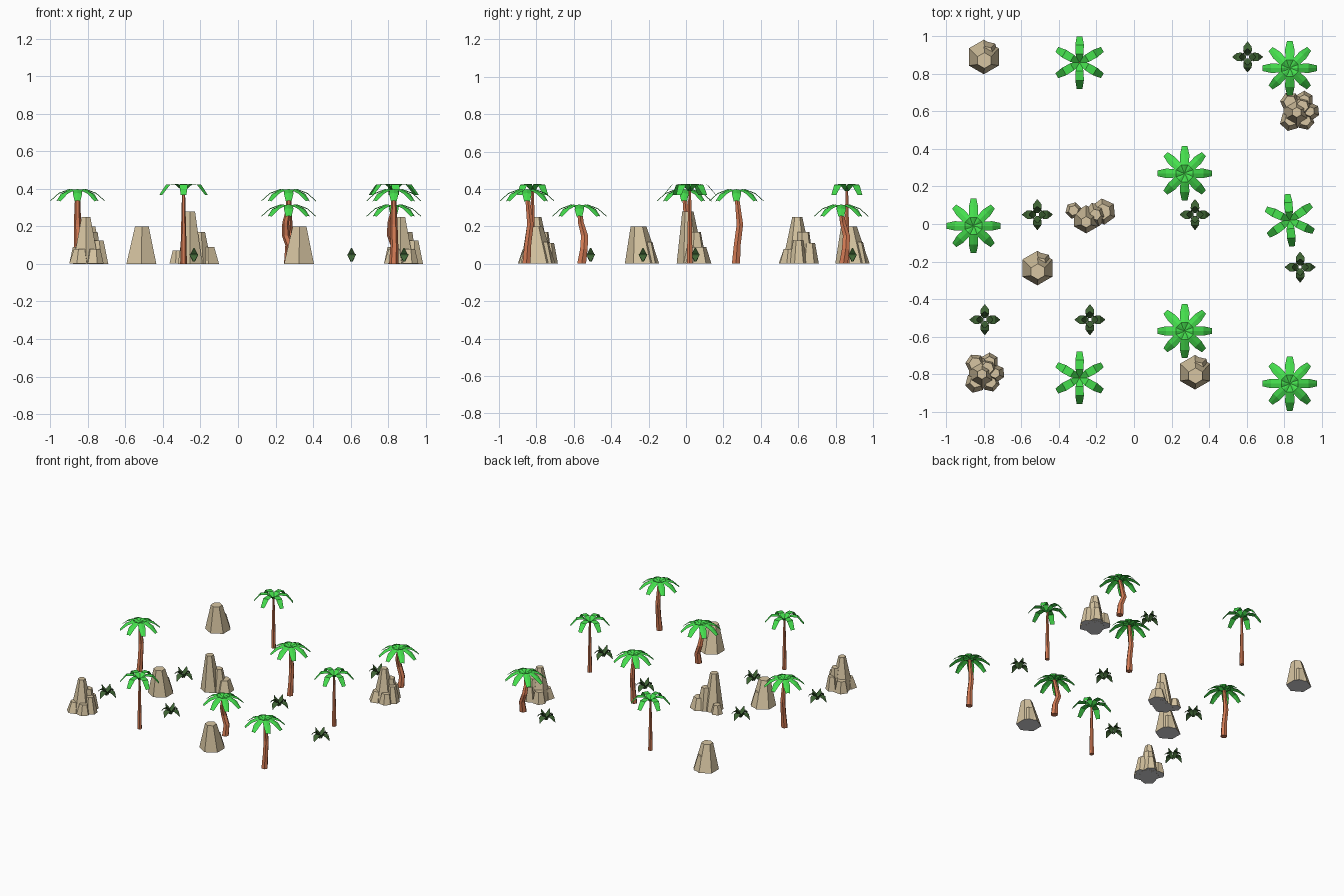
import bpy, bmesh, math
from mathutils import Vector, Matrix

if "Cube" in bpy.data.objects:
    bpy.data.objects.remove(bpy.data.objects["Cube"])


def material(name, rgb):
    m = bpy.data.materials.new(name)
    m.diffuse_color = (*rgb, 1)
    m.use_nodes = True
    m.node_tree.nodes["Principled BSDF"].inputs["Base Color"].default_value = m.diffuse_color
    return m


LEAF = material("bright_green", (0.06, 0.74, 0.075))
BARK = material("orange_bark", (0.66, 0.20, 0.09))
STONE = material("sandstone", (0.68, 0.56, 0.36))
UNDER = material("grey_underside", (0.66, 0.66, 0.67))
BUSH = material("dark_green", (0.05, 0.13, 0.035))


def finish(bm, name, mats, loc):
    me = bpy.data.meshes.new(name)
    bm.to_mesh(me)
    bm.free()
    for m in mats:
        me.materials.append(m)
    ob = bpy.data.objects.new(name, me)
    ob.location = loc
    bpy.context.collection.objects.link(ob)
    return ob


def tube(bm, sections, sides, turn=0.0):
    """Loft regular polygons; sections are (x, y, z, radius)."""
    rings = []
    for x, y, z, r in sections:
        rings.append([bm.verts.new((x + r * math.cos(turn + 2 * math.pi * i / sides),
                                    y + r * math.sin(turn + 2 * math.pi * i / sides), z))
                      for i in range(sides)])
    for a, b in zip(rings, rings[1:]):
        for i in range(sides):
            j = (i + 1) % sides
            bm.faces.new((a[i], a[j], b[j], b[i]))
    bottom = bm.faces.new(rings[0][::-1])
    bm.faces.new(rings[-1])
    return bottom


def leaf(bm, profile, angle, crease):
    """Thin leaf strip along a profile of (distance, height, half width)."""
    rot = Matrix.Rotation(angle, 3, 'Z')
    rows = []
    for r, z, w in profile:
        rows.append([bm.verts.new(rot @ Vector(p)) for p in
                     ((r, -w, z - crease), (r, 0, z), (r, w, z - crease))])
    for a, b in zip(rows, rows[1:]):
        for k in (0, 1):
            bm.faces.new((a[k], b[k], b[k + 1], a[k + 1]))


# Palm kinds: trunk sections, frond profile, frond count, crease
BROAD = [(0, 0.385, 0.012), (0.045, 0.399, 0.023), (0.10, 0.378, 0.025), (0.145, 0.338, 0.015)]
KINDS = {
    "tall": ([(0, -0.003, 0, 0.025), (0.003, 0.004, 0.1, 0.021), (0, 0.018, 0.21, 0.02),
              (0, 0.006, 0.32, 0.015), (0, 0, 0.378, 0.013)], BROAD, 8, 0.005),
    "bent": ([(0.010, 0.012, 0, 0.027), (0.012, 0.024, 0.08, 0.023), (-0.014, 0.028, 0.15, 0.022),
              (-0.016, 0.008, 0.22, 0.018), (0, 0, 0.297, 0.013)],
             [(r, z - 0.082, w) for r, z, w in BROAD], 8, 0.005),
    "thin": ([(0, 0, 0, 0.018), (0, 0, 0.2, 0.013), (0, 0, 0.39, 0.008)],
             [(0, 0.388, 0.011), (0.045, 0.426, 0.021), (0.095, 0.422, 0.023), (0.14, 0.368, 0.015)],
             6, 0.0),
}
PALMS = [("thin", -0.29, 0.86, 30), ("bent", 0.83, 0.83, 0), ("tall", 0.27, 0.27, 0),
         ("thin", 0.83, 0.02, 35), ("tall", -0.855, -0.01, 0), ("bent", 0.27, -0.57, 0),
         ("thin", -0.29, -0.82, 30), ("tall", 0.83, -0.85, 0)]
for kind, x, y, turn in PALMS:
    trunk, frond, count, crease = KINDS[kind]
    bm = bmesh.new()
    tube(bm, trunk, 6)
    finish(bm, kind + "_palm_trunk", [BARK], (x, y, 0))
    bm = bmesh.new()
    for i in range(count):
        leaf(bm, frond, math.radians(turn) + 2 * math.pi * i / count, crease)
    finish(bm, kind + "_palm_fronds", [LEAF], (x, y, 0))


def rock(name, x, y, chunks):
    """Tapered hexagonal chunks: (x, y, base radius, top radius, height, lean x, lean y)."""
    bm = bmesh.new()
    for i, (cx, cy, r0, r1, h, lx, ly) in enumerate(chunks):
        b = tube(bm, [(cx, cy, 0.0003 * i, r0), (cx + lx, cy + ly, h, r1)], 6,
                 math.pi / 2 + (0, 0.3, 0.1, -0.25, 0.45)[i % 5])
        b.material_index = 1
    finish(bm, name, [STONE, UNDER], (x, y, 0))


# Single boulders with a lower shoulder
for x, y in ((-0.80, 0.89), (-0.515, -0.235), (0.325, -0.79)):
    rock("boulder", x, y, [(0, 0, 0.092, 0.042, 0.2, 0.003, -0.019),
                           (0.018, 0.026, 0.062, 0.036, 0.115, -0.004, -0.004)])

# Stepped rock stacks
for x, y in ((-0.81, -0.795), (0.867, 0.6)):
    rock("rock_stack", x, y, [(0, -0.005, 0.080, 0.027, 0.25, 0, 0),
                              (0.03, 0.028, 0.056, 0.033, 0.17, 0, 0),
                              (0.075, 0.0, 0.048, 0.027, 0.125, -0.006, 0),
                              (-0.035, -0.05, 0.056, 0.034, 0.08, 0.004, 0.006),
                              (-0.035, 0.05, 0.054, 0.035, 0.09, 0, 0),
                              (0.04, 0.06, 0.05, 0.03, 0.11, 0, 0),
                              (0.045, -0.05, 0.05, 0.032, 0.08, 0, 0.004)])

# Long rock ridge
rock("rock_ridge", -0.25, 0.03, [(-0.005, -0.005, 0.075, 0.03, 0.28, 0, -0.015),
                                 (0.045, 0.02, 0.065, 0.03, 0.17, 0, 0),
                                 (0.085, 0.036, 0.07, 0.042, 0.09, 0, 0),
                                 (-0.072, 0.042, 0.045, 0.027, 0.07, 0, 0)])

# Small bushes: four arching outer leaves and four steep inner ones
for x, y in ((0.605, 0.89), (0.325, 0.05), (-0.515, 0.05),
             (-0.795, -0.51), (-0.235, -0.51), (0.885, -0.23)):
    bm = bmesh.new()
    for i in range(4):
        a = math.pi / 2 * i
        leaf(bm, [(0.008, 0.030, 0.008), (0.032, 0.052, 0.023), (0.055, 0.045, 0.022),
                  (0.081, 0.012, 0.002)], a, 0)
        leaf(bm, [(0.008, 0.012, 0.006), (0.022, 0.046, 0.022), (0.044, 0.084, 0.003)], a, 0)
    finish(bm, "bush", [BUSH], (x, y, 0))
